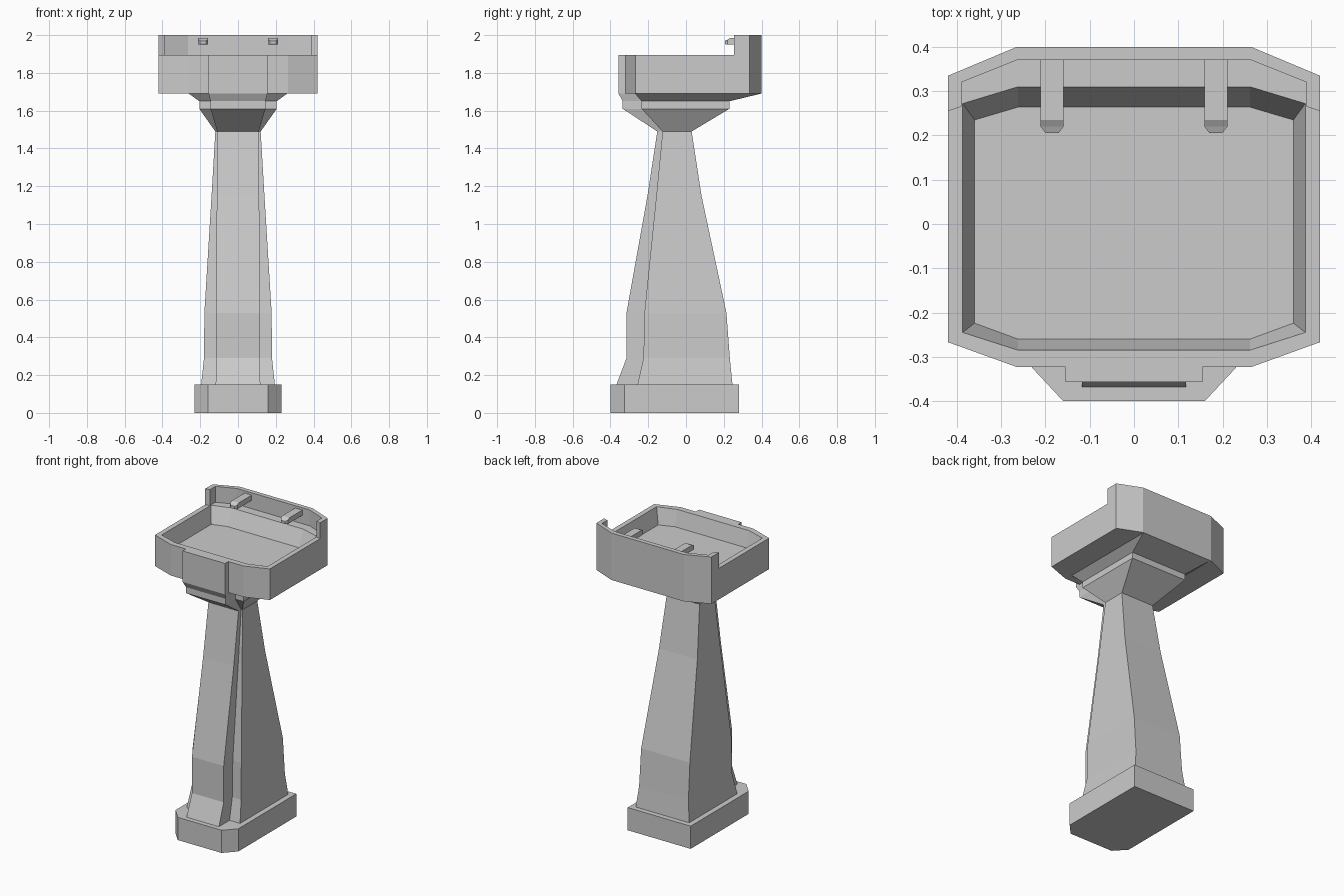
import bpy, bmesh


def loft(name, loops):
    """Skin a list of equal-length closed 3D loops and cap both ends."""
    bm = bmesh.new()
    rings = [[bm.verts.new(p) for p in loop] for loop in loops]
    n = len(rings[0])
    for a, b in zip(rings, rings[1:]):
        for i in range(n):
            j = (i + 1) % n
            bm.faces.new((a[i], a[j], b[j], b[i]))
    bm.faces.new(rings[0][::-1])
    bm.faces.new(rings[-1])
    bmesh.ops.recalc_face_normals(bm, faces=bm.faces)
    me = bpy.data.meshes.new(name)
    bm.to_mesh(me)
    bm.free()
    ob = bpy.data.objects.new(name, me)
    bpy.context.collection.objects.link(ob)
    return ob


def rect(x, y0, y1, z):
    return [(-x, y0, z), (x, y0, z), (x, y1, z), (-x, y1, z)]


def mirrored(half, z):
    """Closed loop from right-hand points listed front to back."""
    return [(x, y, z) for x, y in half] + [(-x, y, z) for x, y in half[::-1]]


# Base plinth with clipped front corners
base = [(0.16, -0.40), (0.23, -0.325), (0.23, 0.28)]
loft("base_plinth", [mirrored(base, z) for z in (0, 0.15)])

# Tapering pedestal, flared neck and collar: half width, front, back, height
pedestal = [
    (0.195, -0.257, 0.246, 0.15), (0.18, -0.225, 0.232, 0.29),
    (0.178, -0.22, 0.214, 0.53), (0.14, -0.157, 0.082, 1.15),
    (0.12, -0.124, 0.03, 1.49), (0.205, -0.235, 0.23, 1.61),
    (0.205, -0.235, 0.23, 1.65), (0.26, -0.27, 0.397, 1.69),
    (0.26, -0.27, 0.397, 1.70),
]
loft("pedestal", [rect(*s) for s in pedestal])

# Raised strip running up the front to the basin rim
strip = [
    (0.118, -0.368, -0.23, 0.15), (0.116, -0.315, -0.20, 0.29),
    (0.116, -0.315, -0.20, 0.53), (0.112, -0.204, -0.13, 1.15),
    (0.11, -0.152, -0.10, 1.49), (0.145, -0.335, -0.20, 1.61),
    (0.145, -0.335, -0.20, 1.65), (0.155, -0.357, -0.26, 1.69),
    (0.155, -0.357, -0.31, 1.72), (0.155, -0.357, -0.31, 1.895),
]
loft("front_strip", [rect(*s) for s in strip])

# Hollow eight-sided basin
outer = [(0.265, -0.323), (0.42, -0.267), (0.42, 0.335), (0.265, 0.40)]
rim = [(0.262, -0.285), (0.387, -0.245), (0.387, 0.272), (0.262, 0.31)]
floor = [(0.262, -0.26), (0.36, -0.224), (0.36, 0.235), (0.262, 0.264)]
loft("basin", [mirrored(outer, 1.69), mirrored(outer, 1.895),
               mirrored(rim, 1.895), mirrored(floor, 1.79)])

# Raised splashback wrapping the rear corners
back = [(0.265, 0.37), (0.39, 0.32), (0.39, 0.265), (0.42, 0.255),
        (0.42, 0.335), (0.265, 0.40)]
loft("splashback", [mirrored(back, z) for z in (1.895, 2.0)])

# Pair of spouts with tapered tips
for side, label in ((-1, "left"), (1, "right")):
    sections = [(0.38, 0.026, 1.95, 1.985), (0.235, 0.026, 1.95, 1.985),
                (0.22, 0.026, 1.95, 1.976), (0.206, 0.015, 1.952, 1.97)]
    cx = side * 0.185
    loft(label + "_spout", [
        [(cx - w, y, lo), (cx + w, y, lo), (cx + w, y, hi), (cx - w, y, hi)]
        for y, w, lo, hi in sections])
